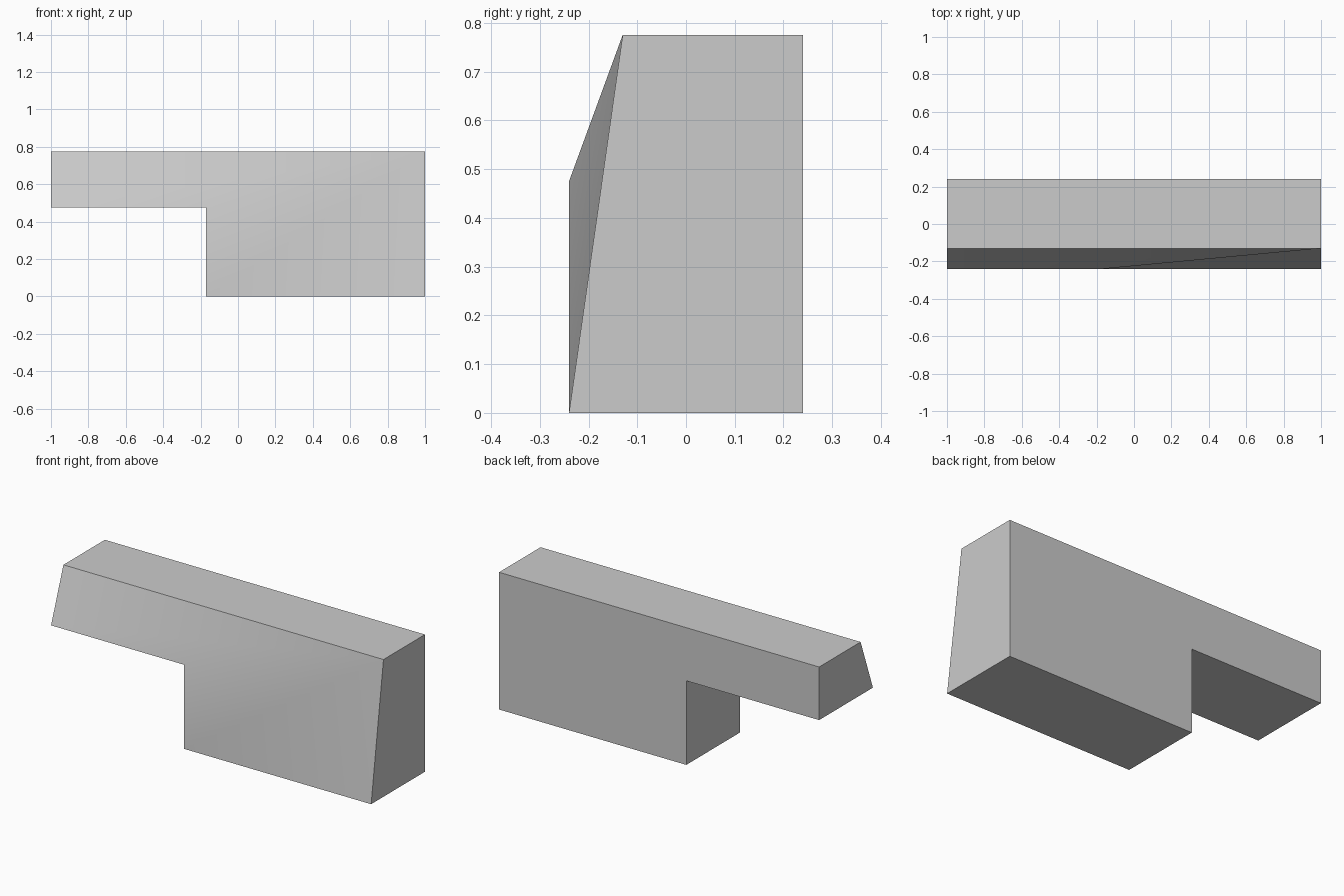
import bpy
import bmesh

cube = bpy.data.objects.get("Cube")
if cube:
    bpy.data.objects.remove(cube, do_unlink=True)

BACK, TOE, BROW = 0.24, -0.24, -0.13   # depths: back, lower front, upper front

# Stepped outline (x, z), walked round from the left end
outline = [(-1, 0.475), (-0.17, 0.475), (-0.17, 0), (1, 0), (1, 0.775), (-1, 0.775)]

bm = bmesh.new()
front = [bm.verts.new((x, BROW if z > 0.7 else TOE, z)) for x, z in outline]
back = [bm.verts.new((x, BACK, z)) for x, z in outline]

# Leaning front: planar beam panel plus two triangles over the leg
for corners in ((0, 1, 4, 5), (1, 2, 4), (2, 3, 4)):
    bm.faces.new([front[i] for i in corners])

# Flat back and the walls round the outline
bm.faces.new(back[::-1])
for i in range(len(outline)):
    j = (i + 1) % len(outline)
    bm.faces.new((front[j], front[i], back[i], back[j]))
bmesh.ops.recalc_face_normals(bm, faces=bm.faces[:])

mesh = bpy.data.meshes.new("stepped_block")
bm.to_mesh(mesh)
bm.free()
block = bpy.data.objects.new("stepped_block", mesh)
bpy.context.collection.objects.link(block)

# Plain grey material
grey = bpy.data.materials.new("light_grey")
grey.use_nodes = True
colour = (0.6, 0.6, 0.6, 1)
grey.diffuse_color = colour
grey.node_tree.nodes["Principled BSDF"].inputs["Base Color"].default_value = colour
mesh.materials.append(grey)

# Soft shading across the front, crisp edges elsewhere
bpy.ops.object.select_all(action="DESELECT")
block.select_set(True)
bpy.context.view_layer.objects.active = block
bpy.ops.object.shade_smooth_by_angle()
